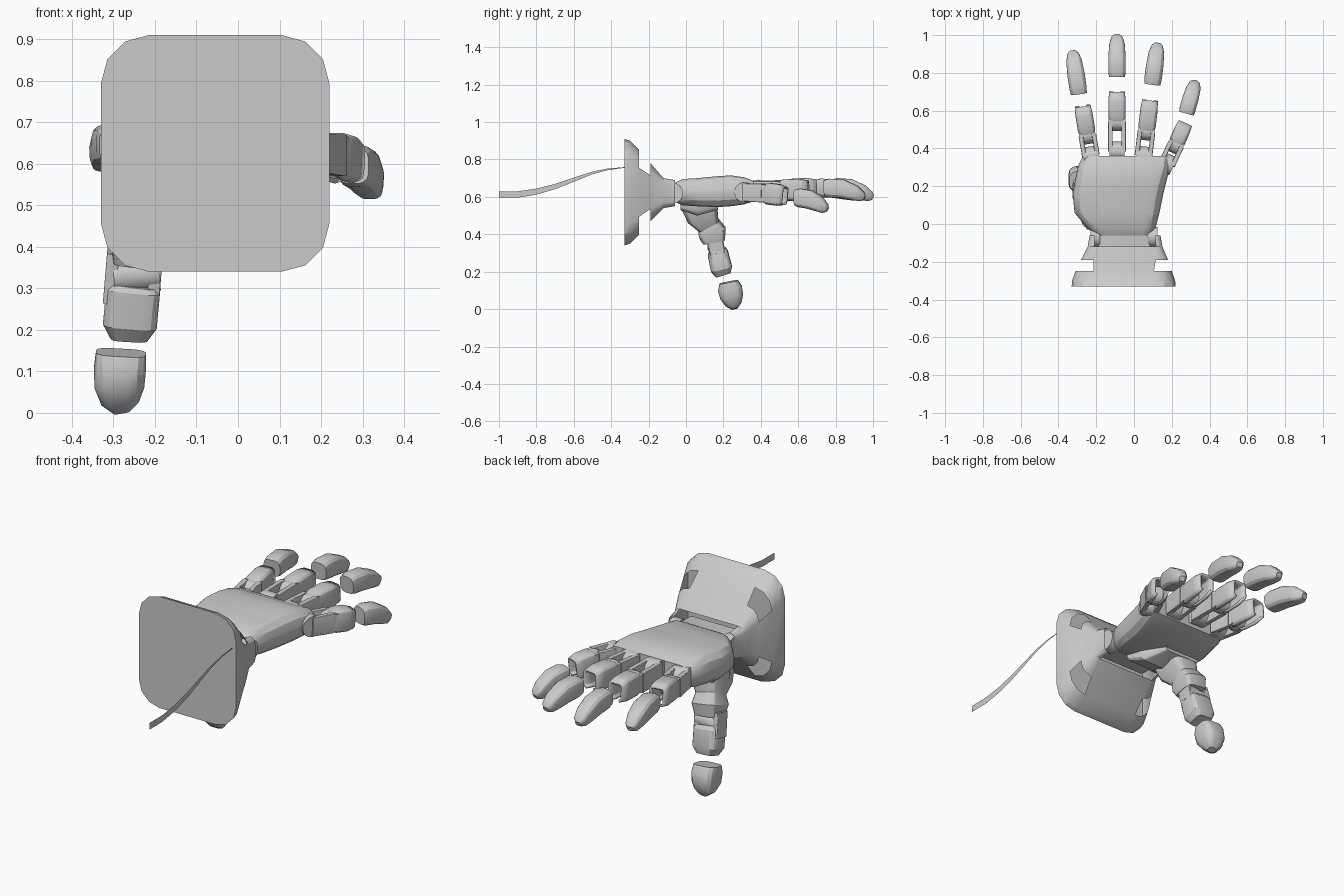
import bpy, bmesh
from math import sin, cos, pi
from mathutils import Vector

if "Cube" in bpy.data.objects:
    bpy.data.objects.remove(bpy.data.objects["Cube"])

SEG = 3            # segments per rounded corner
N = 4 * (SEG + 1)  # points per ring; side faces: 3 top, 7 left, 11 bottom, 15 right


def finish(name, bm, thick=0.0, angle=28):
    bmesh.ops.recalc_face_normals(bm, faces=bm.faces)
    me = bpy.data.meshes.new(name)
    bm.to_mesh(me)
    bm.free()
    ob = bpy.data.objects.new(name, me)
    bpy.context.collection.objects.link(ob)
    if thick:
        mod = ob.modifiers.new("shell", 'SOLIDIFY')
        mod.thickness = thick
        mod.offset = -1
    bpy.ops.object.select_all(action='DESELECT')
    ob.select_set(True)
    bpy.context.view_layer.objects.active = ob
    bpy.ops.object.shade_smooth_by_angle(angle=angle * pi / 180)
    return ob


def loft(name, secs, up=(0, 0, 1), axis=None, rnd=0.5, caps=(True, True), drop=None, thick=0.0):
    """Skin rounded rectangles (x, y, z, width, height) along a path."""
    bm, rings, up = bmesh.new(), [], Vector(up)
    pts = [Vector(s[:3]) for s in secs]
    for i, (x, y, z, w, h) in enumerate(secs):
        t = Vector(axis) if axis else pts[min(i + 1, len(pts) - 1)] - pts[max(i - 1, 0)]
        t.normalize()
        s = t.cross(up).normalized()
        u = s.cross(t)
        r, ring = rnd * min(w, h) / 2, []
        for q, (a, b) in enumerate([(1, 1), (-1, 1), (-1, -1), (1, -1)]):
            for j in range(SEG + 1):
                g = (q + j / SEG) * pi / 2
                ring.append(bm.verts.new(pts[i] + s * (a * (w / 2 - r) + r * cos(g))
                                         + u * (b * (h / 2 - r) + r * sin(g))))
        rings.append(ring)
    for i in range(len(rings) - 1):
        for k in range(N):
            if not (drop and drop(i, k)):
                m = (k + 1) % N
                bm.faces.new((rings[i][k], rings[i][m], rings[i + 1][m], rings[i + 1][k]))
    if caps[0]:
        bm.faces.new(rings[0])
    if caps[1]:
        bm.faces.new(rings[-1])
    return finish(name, bm, thick)


def span(x0, x1, y, z0, z1):
    return ((x0 + x1) / 2, y, (z0 + z1) / 2, x1 - x0, z1 - z0)


def pin(name, c, direction, radius, length):
    bm = bmesh.new()
    bmesh.ops.create_cone(bm, cap_ends=True, segments=14, radius1=radius, radius2=radius, depth=length)
    ob = finish(name, bm)
    ob.rotation_euler = Vector(direction).to_track_quat('Z', 'Y').to_euler()
    ob.location = c
    return ob


# Flared cuff: capped front, slots at the corners, forks on the wrist side
def cuff_gap(i, k):
    return (i == 2 and k % 4 != 3) or (i == 4 and k not in (7, 15, 4, 6, 8, 10, 12, 14, 0, 2, 5, 9, 13, 1))


loft("cuff", [span(-.33, .22, -.33, .34, .91), span(-.328, .218, -.30, .35, .90),
              span(-.31, .20, -.25, .40, .85), span(-.28, .18, -.19, .47, .78),
              span(-.245, .15, -.12, .54, .70), span(-.235, .14, -.06, .55, .69)],
     axis=(0, 1, 0), rnd=.42, caps=(True, False), drop=cuff_gap)

# Wrist bar, fork hinges
loft("wrist_bar", [span(-.19, .09, -.15, .575, .665), span(-.19, .09, -.03, .57, .67)], axis=(0, 1, 0))
for x in (-.205, .10):
    pin("wrist_hinge", (x, -.07, .62), (1, 0, 0), .055, .05)

# Palm: domed back, flatter underside
loft("palm", [span(-.20, .09, -.06, .575, .675), span(-.25, .115, -.02, .555, .695),
              span(-.315, .135, .06, .55, .70), span(-.325, .155, .16, .545, .71),
              span(-.31, .175, .24, .55, .715), span(-.295, .19, .31, .56, .705),
              span(-.27, .185, .36, .575, .685)], axis=(0, 1, 0), rnd=.85)
loft("palm_heel", [span(-.25, .02, -.03, .53, .60), span(-.29, .0, .06, .50, .60),
                   span(-.27, -.06, .17, .53, .60)], axis=(0, 1, 0), rnd=.6)


# Fingers: knuckle, open link of two rails, half-shell block, separate curved tip
def finger(name, base, joint, block_end, tip0, tip1, w=.092):
    base, joint, block_end, tip0, tip1 = map(Vector, (base, joint, block_end, tip0, tip1))
    d = (block_end - base).normalized()
    side = d.cross(Vector((0, 0, 1))).normalized()
    pin(name + "_knuckle", base, side, .052, w * .85)
    pin(name + "_joint", joint, side, .048, w * .95)
    for sgn in (-1, 1):
        o = side * sgn * w * .38
        loft(name + "_rail", [(*(base + o), .024, .095), (*(joint + o), .024, .10)], rnd=.3)
    a, b = joint, block_end
    loft(name + "_block", [(*a, w * .9, .09), (*a.lerp(b, .2), w, .115), (*a.lerp(b, .7), w, .115),
                           (*b, w * .9, .095)], caps=(True, False), thick=.012,
         drop=lambda i, k: k == 11)
    secs = []
    for f, fw, h, lift in [(0, .92, .085, 0), (.12, 1, .10, .008), (.45, 1, .10, .02),
                           (.75, .9, .082, .014), (.93, .66, .055, .003), (1, .35, .025, 0)]:
        p = tip0.lerp(tip1, f)
        secs.append((p.x, p.y, p.z + lift, w * fw, h))
    loft(name + "_tip", secs, rnd=.65)


finger("index_finger", (-.228, .36, .63), (-.247, .47, .63), (-.272, .625, .64),
       (-.292, .69, .645), (-.325, .915, .60))
finger("middle_finger", (-.09, .385, .64), (-.09, .54, .64), (-.09, .70, .645),
       (-.09, .78, .65), (-.09, 1.0, .595))
finger("ring_finger", (.05, .36, .635), (.066, .49, .635), (.085, .655, .64),
       (.097, .74, .645), (.125, .955, .595))
finger("little_finger", (.175, .32, .625), (.222, .42, .62), (.27, .53, .605),
       (.277, .585, .595), (.325, .755, .53), w=.085)

# Thumb hanging below the palm
Y = (0, 1, 0)
loft("thumb_base", [(-.20, .07, .56, .15, .19), (-.21, .09, .50, .15, .17), (-.225, .12, .45, .12, .12),
                    (-.235, .14, .41, .14, .15), (-.24, .15, .36, .12, .12)], up=Y)
pin("thumb_joint", (-.245, .16, .335), (1, 0, .1), .045, .11)
for x in (-.30, -.195):
    loft("thumb_rail", [(x, .15, .39, .03, .08), (x - .01, .175, .27, .03, .08)], up=Y, rnd=.3)
loft("thumb_block", [(-.25, .165, .315, .115, .09), (-.252, .17, .30, .13, .11),
                     (-.26, .19, .215, .13, .115), (-.262, .20, .182, .09, .08)], up=Y)
loft("thumb_tip", [(-.282, .228, .145, .12, .10), (-.284, .235, .11, .125, .13),
                   (-.286, .245, .065, .12, .125), (-.284, .255, .025, .09, .085),
                   (-.28, .26, .002, .04, .035)], up=Y, rnd=.65)

# Thin flat strip trailing from the cuff
bm = bmesh.new()
rows = []
for y, z, h in [(-1, .613, .034), (-.9, .613, .034), (-.8, .628, .032), (-.7, .655, .028),
                (-.6, .692, .022), (-.5, .728, .014), (-.42, .747, .009), (-.33, .757, .004)]:
    rows.append((bm.verts.new((.2, y, z - h / 2)), bm.verts.new((.2, y, z + h / 2))))
for (a, b), (c, d) in zip(rows, rows[1:]):
    bm.faces.new((a, c, d, b))
finish("trailing_strip", bm)
